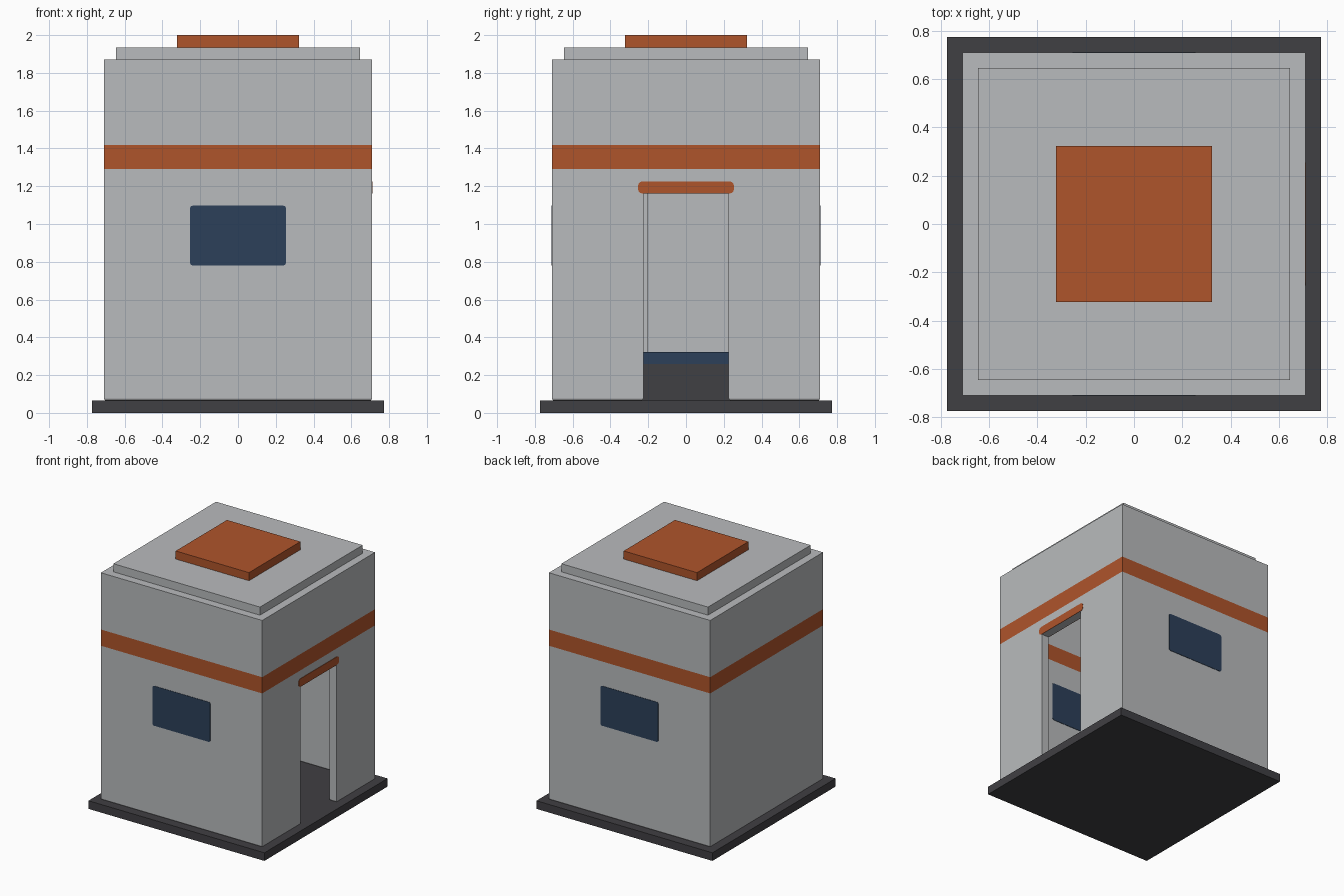
import bpy, bmesh, math
from mathutils import Matrix

cube = bpy.data.objects.get("Cube")
if cube:
    bpy.data.objects.remove(cube, do_unlink=True)

U = 2 / 31  # building module


def material(name, rgb):
    m = bpy.data.materials.new(name)
    m.use_nodes = True
    m.diffuse_color = (*rgb, 1)
    bsdf = m.node_tree.nodes["Principled BSDF"]
    bsdf.inputs["Base Color"].default_value = (*rgb, 1)
    bsdf.inputs["Roughness"].default_value = 0.8
    return m


GREY = material("light grey", (0.485, 0.497, 0.508))
ORANGE = material("burnt orange", (0.429, 0.089, 0.024))
DARK = material("charcoal", (0.051, 0.050, 0.056))
BLUE = material("navy blue", (0.025, 0.051, 0.100))


def finish(name, bm, mat):
    bmesh.ops.recalc_face_normals(bm, faces=bm.faces)
    me = bpy.data.meshes.new(name)
    bm.to_mesh(me)
    bm.free()
    me.materials.append(mat)
    ob = bpy.data.objects.new(name, me)
    bpy.context.collection.objects.link(ob)
    return ob


def extrude(bm, points, z0, z1):
    """Extrude a flat outline between two heights."""
    face = bm.faces.new([bm.verts.new((x, y, z0)) for x, y in points])
    ext = bmesh.ops.extrude_face_region(bm, geom=[face])["geom"]
    for v in ext:
        if isinstance(v, bmesh.types.BMVert):
            v.co.z = z1


def box(name, mat, x0, x1, y0, y1, z0, z1):
    """Box with bounds given in modules."""
    bm = bmesh.new()
    outline = [(x0 * U, y0 * U), (x1 * U, y0 * U), (x1 * U, y1 * U), (x0 * U, y1 * U)]
    extrude(bm, outline, z0 * U, z1 * U)
    return finish(name, bm, mat)


def ring(bm, outer, inner, z0, z1):
    """Hollow square ring, sizes in modules."""
    signs = [(-1, -1), (1, -1), (1, 1), (-1, 1)]
    loops = [[bm.verts.new((sx * r * U, sy * r * U, z * U)) for sx, sy in signs]
             for r, z in ((outer, z0), (outer, z1), (inner, z1), (inner, z0))]
    for a in range(4):
        la, lb = loops[a], loops[(a + 1) % 4]
        for i in range(4):
            j = (i + 1) % 4
            bm.faces.new((la[i], la[j], lb[j], lb[i]))


def rounded_plate(name, mat, half_w, z0, z1, radius, centre, depth, turn):
    """Rounded rectangle set through a wall, facing -y before the turn."""
    hw, hh = half_w - radius, (z1 - z0) / 2 - radius
    pts = []
    for k, (sx, sy) in enumerate([(1, 1), (-1, 1), (-1, -1), (1, -1)]):
        for s in range(4):
            a = math.pi / 2 * (k + s / 3)
            pts.append((sx * hw + radius * math.cos(a), sy * hh + radius * math.sin(a)))
    bm = bmesh.new()
    extrude(bm, pts, -depth / 2, depth / 2)
    place = (Matrix.Translation((0, 0, (z0 + z1) / 2)) @ Matrix.Rotation(turn, 4, 'Z')
             @ Matrix.Translation((0, -centre, 0)) @ Matrix.Rotation(math.pi / 2, 4, 'X'))
    bmesh.ops.transform(bm, matrix=place, verts=bm.verts)
    return finish(name, bm, mat)


# Base slab, which is also the floor
box("base_slab", DARK, -12, 12, -12, 12, 0, 1)

# Walls up to the door head: C-shaped plan with softened bottom edges
bm = bmesh.new()
half = [(11, 3.5), (11, 11), (-11, 11)]
half_in = [(-10, 10), (10, 10), (10, 3.5)]
plan = (half + [(x, -y) for x, y in reversed(half)]
        + [(x, -y) for x, y in reversed(half_in)] + half_in)
extrude(bm, [(x * U, y * U) for x, y in plan], U, 18 * U)
low = [e for e in bm.edges if all(v.co.z < 1.01 * U for v in e.verts)]
bmesh.ops.bevel(bm, geom=low, offset=0.012, segments=2, profile=0.5, affect='EDGES')
finish("lower_walls", bm, GREY)

# Stacked wall rings above the door
for name, mat, z0, z1 in (("door_head_wall", GREY, 18, 20),
                          ("stripe_band", ORANGE, 20, 22),
                          ("upper_walls", GREY, 22, 29)):
    bm = bmesh.new()
    ring(bm, 11, 10, z0, z1)
    finish(name, bm, mat)

# Roof step and roof hatch
box("roof_slab", GREY, -10, 10, -10, 10, 28, 30)
box("roof_hatch", ORANGE, -5, 5, -5, 5, 30, 31)

# Windows set through the front and back walls, lintel over the door
DEPTH = U + 0.006
for name, turn in (("front_window", 0), ("back_window", math.pi)):
    rounded_plate(name, BLUE, 0.254, 12.1 * U, 17 * U, 0.014, 10.5 * U, DEPTH, turn)
rounded_plate("door_lintel", ORANGE, 0.254, 18 * U, 19 * U, 0.024,
              10.5 * U, DEPTH, math.pi / 2)

# Bench along the far wall, with cushion and a thin wall panel above it
box("bench_base", DARK, -10, -5, -10, 10, 1, 4)
box("bench_cushion", BLUE, -10, -5, -10, 10, 4, 5)
box("bench_wall_panel", GREY, -10, -9.7, -10, -3.1, 5, 19)
